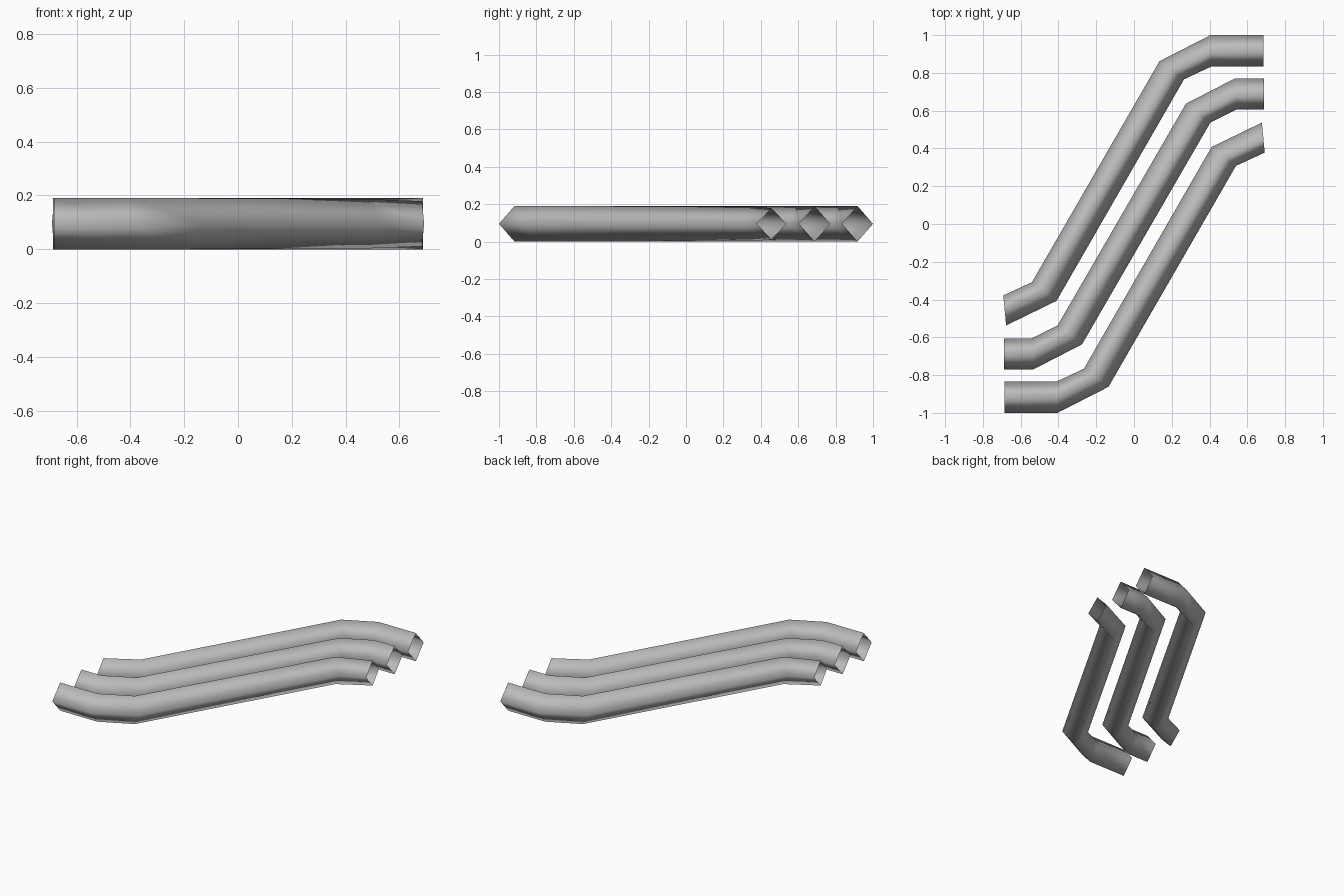
import bpy
import bmesh

# Remove the default cube
cube = bpy.data.objects.get("Cube")
if cube:
    bpy.data.objects.remove(cube, do_unlink=True)

# Single grey material
GREY = (0.5, 0.5, 0.5, 1.0)
grey = bpy.data.materials.new("pipe_grey")
grey.use_nodes = True
grey.diffuse_color = GREY
bsdf = grey.node_tree.nodes["Principled BSDF"]
bsdf.inputs["Base Color"].default_value = GREY
bsdf.inputs["Roughness"].default_value = 0.6

MID = 0.095   # height of the pipe axis


def make_pipe(name, stations):
    """Open four-sided pipe; each station is (back xy, front xy, half height)."""
    bm = bmesh.new()
    rings = []
    for (bx, by), (fx, fy), half in stations:
        cx, cy = (bx + fx) / 2, (by + fy) / 2
        section = [(bx, by, MID), (cx, cy, MID + half),
                   (fx, fy, MID), (cx, cy, MID - half)]
        rings.append([bm.verts.new(p) for p in section])
    for r, s in zip(rings, rings[1:]):
        for i in range(4):
            j = (i + 1) % 4
            face = bm.faces.new((r[i], r[j], s[j], s[i]))
            face.smooth = True
    mesh = bpy.data.meshes.new(name)
    bm.to_mesh(mesh)
    bm.free()
    mesh.materials.append(grey)
    obj = bpy.data.objects.new(name, mesh)
    bpy.context.collection.objects.link(obj)
    return obj


def half_turn(stations):
    """The same stations turned 180 degrees about z."""
    return [((-f[0], -f[1]), (-b[0], -b[1]), h)
            for b, f, h in reversed(stations)]


# Outer pipe: slanted cut end, long diagonal, straight end
outer = [
    ((-0.692, -0.378), (-0.677, -0.537), 0.084),
    ((-0.54, -0.308), (-0.41, -0.407), 0.092),
    ((0.135, 0.862), (0.265, 0.766), MID),
    ((0.405, 1.0), (0.41, 0.834), MID),
    ((0.685, 1.0), (0.685, 0.834), MID),
]

# Middle pipe: first half, completed by its own half turn
middle_half = [
    ((-0.687, -0.605), (-0.687, -0.771), MID),
    ((-0.54, -0.605), (-0.535, -0.771), MID),
    ((-0.405, -0.538), (-0.275, -0.637), MID),
]

make_pipe("back_pipe", outer)
make_pipe("middle_pipe", middle_half + half_turn(middle_half))
make_pipe("front_pipe", half_turn(outer))
